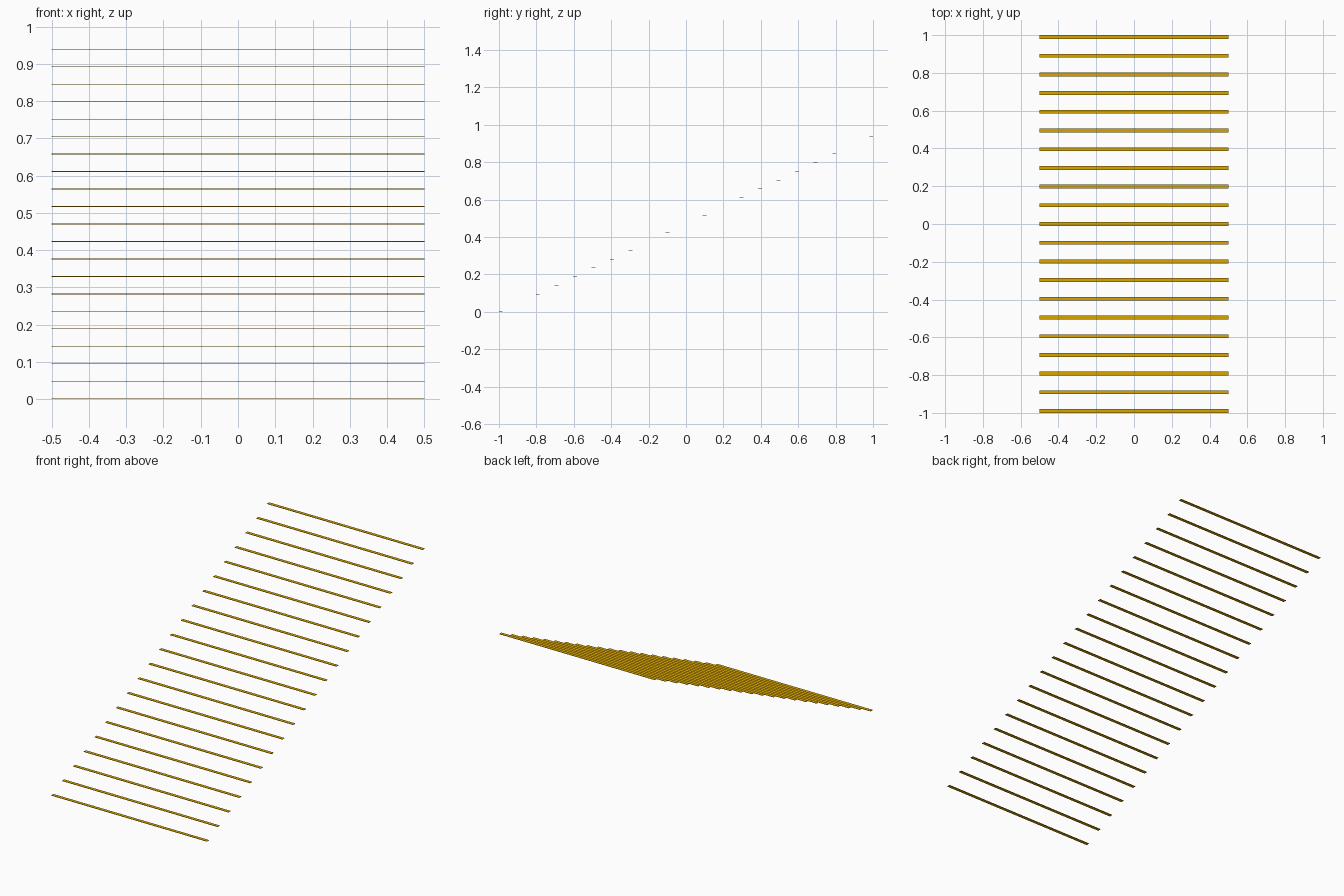
import bpy

if "Cube" in bpy.data.objects:
    bpy.data.objects.remove(bpy.data.objects["Cube"])

COUNT = 21
LENGTH, DEPTH, THICK = 1.0, 0.02, 0.002
RISE = 0.0469
RUN = (2.0 - DEPTH) / (COUNT - 1)

gold = bpy.data.materials.new("gold")
gold.diffuse_color = (0.70, 0.38, 0.0, 1.0)
gold.use_nodes = True
gold.node_tree.nodes["Principled BSDF"].inputs["Base Color"].default_value = gold.diffuse_color


def add_slat(index):
    """One thin flat slat, climbing towards the back."""
    y = -1.0 + DEPTH / 2 + index * RUN
    z = THICK / 2 + index * RISE
    bpy.ops.mesh.primitive_cube_add(size=1, location=(0, y, z))
    slat = bpy.context.object
    slat.name = f"slat_{index + 1:02d}"
    slat.scale = (LENGTH, DEPTH, THICK)
    bpy.ops.object.transform_apply(location=False, rotation=False, scale=True)
    slat.data.materials.append(gold)


# Rising flight of slats
for i in range(COUNT):
    add_slat(i)
